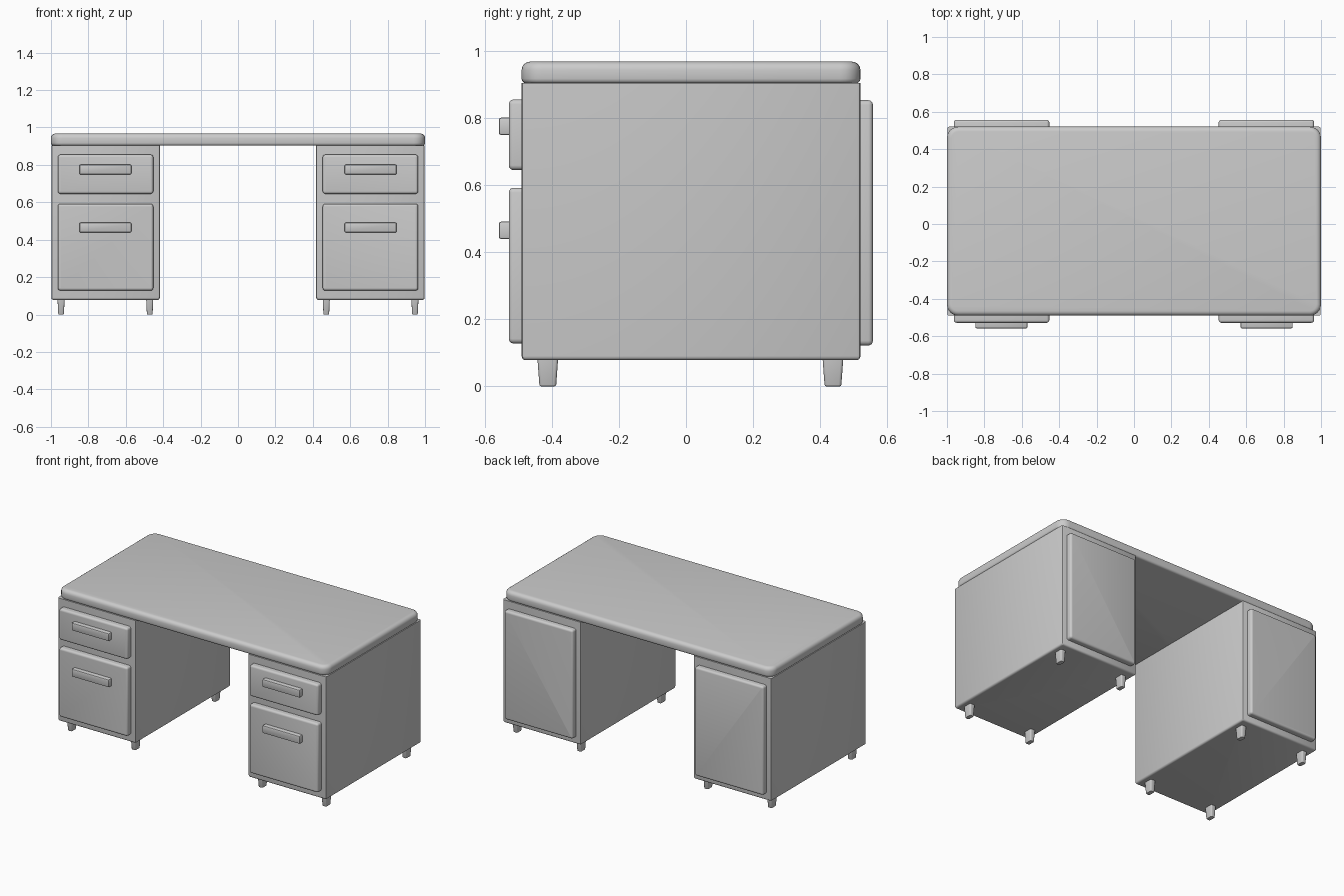
import bpy, bmesh, math

if "Cube" in bpy.data.objects:
    bpy.data.objects.remove(bpy.data.objects["Cube"])


def finish(bm, name):
    bmesh.ops.recalc_face_normals(bm, faces=bm.faces)
    me = bpy.data.meshes.new(name)
    bm.to_mesh(me)
    bm.free()
    ob = bpy.data.objects.new(name, me)
    bpy.context.collection.objects.link(ob)
    bpy.ops.object.select_all(action='DESELECT')
    bpy.context.view_layer.objects.active = ob
    ob.select_set(True)
    bpy.ops.object.shade_smooth_by_angle(angle=math.radians(35))
    return ob


def box(name, x, y, z, bevels=(), taper=1.0):
    """Box from (min, max) ranges; bevels are (axis, side, radius, segments).
    side -1/1 rounds the rim of that end, side 0 rounds edges along the axis."""
    bm = bmesh.new()
    bmesh.ops.create_cube(bm, size=1)
    rng = (x, y, z)
    for v in bm.verts:
        t = taper if v.co.z < 0 else 1.0
        for i, (a, b) in enumerate(rng):
            k = t if i < 2 else 1.0
            v.co[i] = (a + b) / 2 + v.co[i] * (b - a) * k
    for axis, side, radius, seg in bevels:
        if side == 0:
            edges = [e for e in bm.edges
                     if abs((e.verts[0].co - e.verts[1].co).normalized()[axis]) > 0.9]
        else:
            lim = rng[axis][0 if side < 0 else 1]
            edges = [e for e in bm.edges
                     if all(abs(v.co[axis] - lim) < 1e-5 for v in e.verts)]
        bmesh.ops.bevel(bm, geom=edges, offset=radius, segments=seg,
                        profile=0.5, affect='EDGES', clamp_overlap=True)
    return finish(bm, name)


# Desktop slab with rounded corners
box("desktop", (-1, 1), (-0.49, 0.52), (0.903, 0.968),
    [(2, 0, 0.06, 6), (2, 1, 0.025, 4), (2, -1, 0.014, 3)])

for side, s in (("left", -1), ("right", 1)):
    def span(a, b):
        return tuple(sorted((s * a, s * b)))

    # Pedestal cabinet, rounded along its bottom rim
    box(side + "_pedestal", span(0.418, 0.998), (-0.49, 0.52), (0.078, 0.904),
        [(2, 0, 0.01, 2), (2, -1, 0.025, 4)])

    # Drawer fronts with bar handles
    for part, z0, z1, h in (("upper", 0.645, 0.855, 0.775),
                            ("lower", 0.128, 0.592, 0.465)):
        box(f"{side}_{part}_drawer", span(0.453, 0.963), (-0.528, -0.48), (z0, z1),
            [(1, 0, 0.014, 3), (1, -1, 0.02, 4)])
        box(f"{side}_{part}_handle", span(0.57, 0.848), (-0.558, -0.52),
            (h - 0.026, h + 0.026), [(1, 0, 0.006, 2), (1, -1, 0.007, 2)])

    # Raised back panel
    box(side + "_back_panel", span(0.453, 0.963), (0.51, 0.557), (0.122, 0.853),
        [(1, 0, 0.014, 3), (1, 1, 0.025, 4)])

    # Short tapered feet
    for xn, fx in (("inner", 0.472), ("outer", 0.946)):
        for yn, fy in (("front", -0.412), ("back", 0.438)):
            box(f"{side}_{yn}_{xn}_foot", span(fx - 0.019, fx + 0.019),
                (fy - 0.031, fy + 0.031), (0, 0.085),
                [(2, 0, 0.008, 3), (2, -1, 0.005, 2)], taper=0.8)
